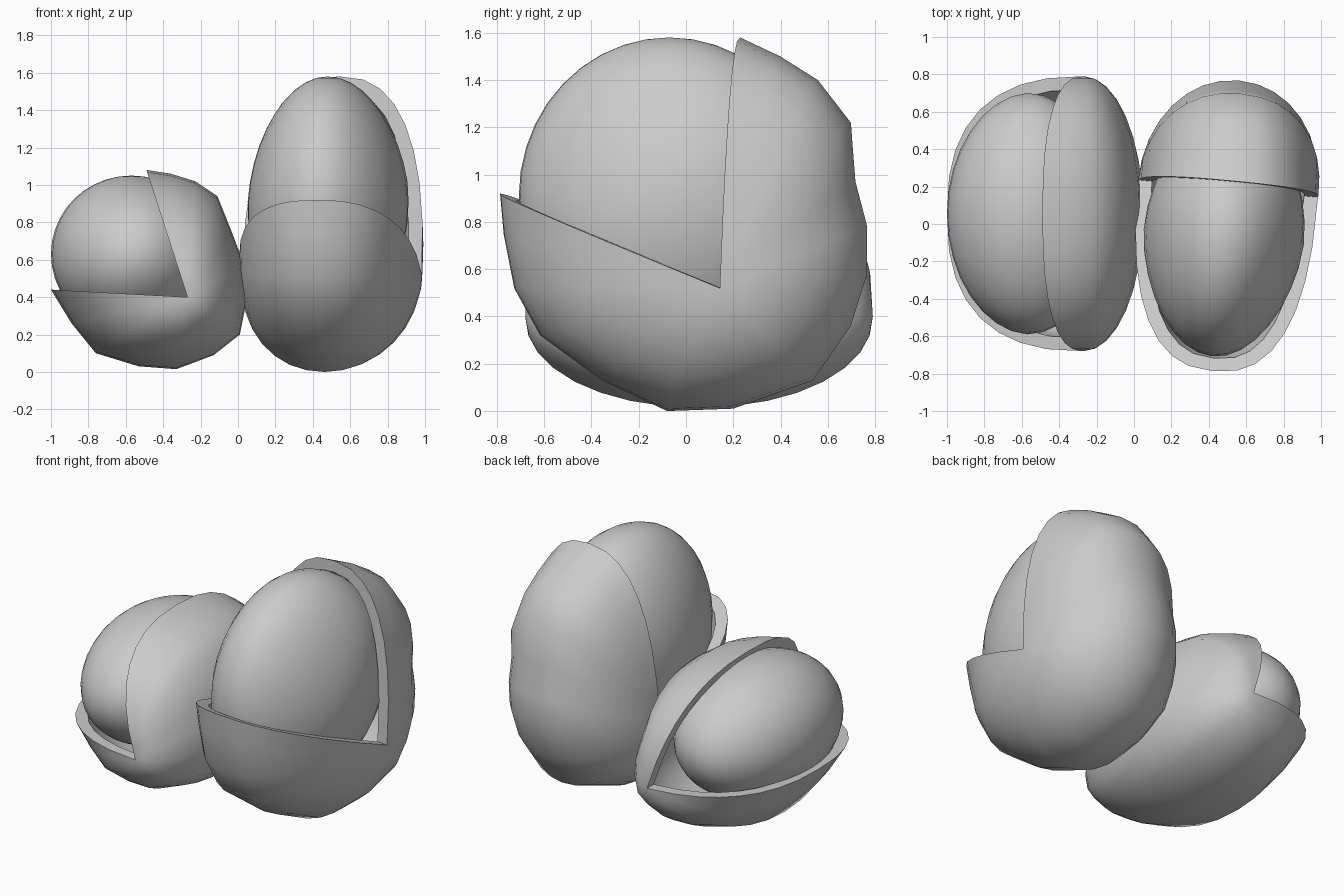
import bpy, bmesh, math
from mathutils import Matrix, Vector

if "Cube" in bpy.data.objects:
    bpy.data.objects.remove(bpy.data.objects["Cube"])


# Split shell: half-loop ribs fan around a hinge axis from one lip to the other,
# with an inner wall in the same rib planes so that the lips are cut flush
def shell(name, apex, outline, half, to_world, thick, segs=16):
    bm = bmesh.new()
    last = len(outline) - 1

    def wall(inset):
        h = half - inset
        poles = [bm.verts.new(to_world(s * h, *apex)) for s in (1, -1)]
        ribs = []
        for i, (u, v) in enumerate(outline):
            k = 2 * i / last - 1
            e = 2 / (2 + 0.5 * k * k)      # lips are fuller than the hinge side
            du, dv = u - apex[0], v - apex[1]
            keep = 1 - inset / math.hypot(du, dv)
            rib = [poles[0]]
            for j in range(1, segs):
                t = math.pi * j / segs
                c, r = math.cos(t), math.sin(t) ** e * keep
                a = h * math.copysign(abs(c) ** e, c)
                rib.append(bm.verts.new(to_world(a, apex[0] + du * r, apex[1] + dv * r)))
            ribs.append(rib + [poles[1]])
        return ribs

    def strip(p, q):
        for j in range(segs):
            loop = [p[j], p[j + 1], q[j + 1], q[j]]
            bm.faces.new(list(dict.fromkeys(loop)))

    outer, inner = wall(0), wall(thick)
    for ribs in (outer, inner):
        for p, q in zip(ribs, ribs[1:]):
            strip(p, q)
    strip(outer[0], inner[0])
    strip(outer[last], inner[last])
    bmesh.ops.recalc_face_normals(bm, faces=bm.faces[:])
    me = bpy.data.meshes.new(name)
    bm.to_mesh(me)
    bm.free()
    ob = bpy.data.objects.new(name, me)
    bpy.context.collection.objects.link(ob)
    bpy.ops.object.select_all(action='DESELECT')
    ob.select_set(True)
    bpy.context.view_layer.objects.active = ob
    bpy.ops.object.shade_smooth_by_angle(angle=math.radians(50))


# Rounded kernel, slightly narrowed across the hinge axis towards the opening
def kernel(name, loc, radii, opening, axis, taper, turn=0):
    bpy.ops.mesh.primitive_uv_sphere_add(segments=32, ring_count=20, radius=1,
                                         location=loc, rotation=(0, 0, turn))
    ob = bpy.context.object
    ob.name = name
    ob.scale = radii
    for v in ob.data.vertices:
        d = v.co.dot(Vector(opening).normalized())
        v.co[axis] *= 1 - taper * max(0, d)
    bpy.ops.object.shade_smooth()


# Right nut: hinge axis runs along x, opens to the front and up
turn = math.radians(-5.5)
rot = Matrix.Rotation(turn, 3, 'Z')


def right_frame(a, u, v):
    p = rot @ Vector((a, u, 0))
    return (p.x + 0.49 + 0.03 * (v - 0.7), p.y, v)


shell("right_shell", (0.19, 0.52),
      [(0.23, 1.58), (0.40, 1.50), (0.56, 1.40), (0.70, 1.22), (0.72, 0.97),
       (0.77, 0.78), (0.77, 0.58), (0.70, 0.36), (0.54, 0.13), (0.20, 0.01),
       (-0.08, 0.0), (-0.36, 0.13), (-0.62, 0.32), (-0.73, 0.52),
       (-0.775, 0.75), (-0.79, 0.92)],
      0.483, right_frame, 0.075)
kernel("right_kernel", (0.48, -0.07, 0.91), (0.43, 0.64, 0.67),
       (0, -0.7, 0.7), 0, 0.14, turn)


# Left nut: hinge axis runs along y, opens to the left and up
def left_frame(a, u, v):
    return (u, a + 0.055, v)


shell("left_shell", (-0.27, 0.40),
      [(-0.49, 1.08), (-0.36, 1.06), (-0.23, 1.02), (-0.11, 0.94),
       (-0.03, 0.74), (0.03, 0.58), (0.05, 0.40), (0.01, 0.20),
       (-0.13, 0.09), (-0.33, 0.015), (-0.53, 0.03), (-0.76, 0.10),
       (-0.89, 0.26), (-1.0, 0.44)],
      0.735, left_frame, 0.07)
kernel("left_kernel", (-0.57, 0.055, 0.63), (0.43, 0.645, 0.42),
       (-0.7, 0, 0.7), 1, 0.06)
